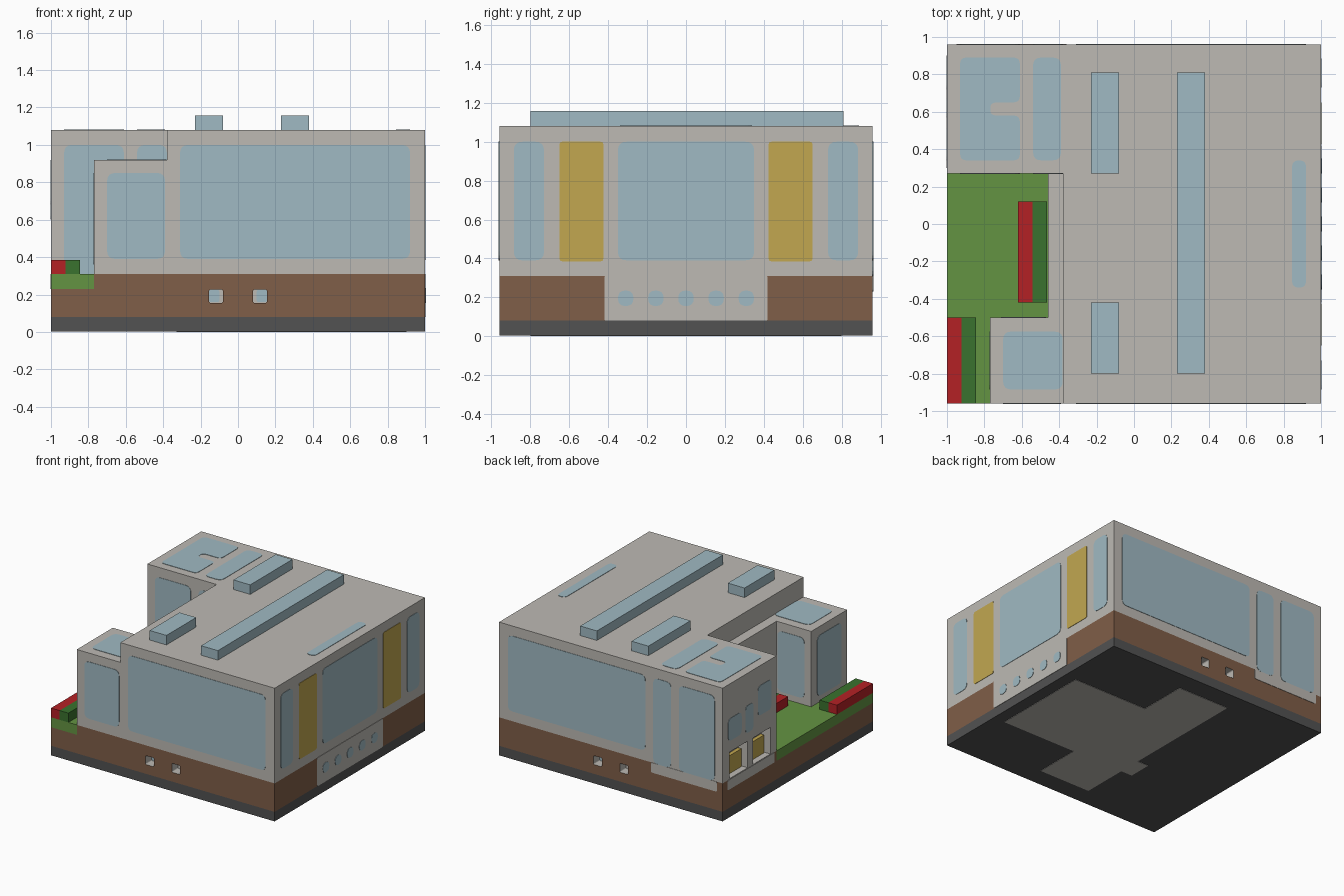
import bpy, bmesh
from mathutils import Vector

cube = bpy.data.objects.get("Cube")
if cube:
    bpy.data.objects.remove(cube, do_unlink=True)


def material(name, r, g, b):
    """Flat material from display values, stored as linear."""
    col = [((c / 255 + 0.055) / 1.055) ** 2.4 for c in (r, g, b)] + [1]
    m = bpy.data.materials.new(name)
    m.use_nodes = True
    m.diffuse_color = col
    bsdf = m.node_tree.nodes["Principled BSDF"]
    bsdf.inputs["Base Color"].default_value = col
    bsdf.inputs["Roughness"].default_value = 0.9
    return m


GREY = material("wall grey", 189, 186, 180)
BLUE = material("window blue", 160, 186, 195)
BROWN = material("foundation brown", 128, 94, 72)
DARK = material("base dark grey", 82, 82, 82)
YELLOW = material("door yellow", 194, 167, 80)
GREEN = material("lawn green", 100, 148, 66)
RED = material("flower red", 180, 33, 37)
HEDGE = material("hedge green", 58, 114, 46)

PLACE = {"x": lambda a, b, w: (w, a, b),
         "y": lambda a, b, w: (a, w, b),
         "z": lambda a, b, w: (a, b, w)}


def rounded(pts, r, steps=4):
    """Round every corner of an outline."""
    pts = [Vector(p) for p in pts]
    out = []
    for i, p in enumerate(pts):
        start = p + (pts[i - 1] - p).normalized() * r
        end = p + (pts[(i + 1) % len(pts)] - p).normalized() * r
        for k in range(steps + 1):
            t = k / steps
            out.append(start * (1 - t) ** 2 + p * 2 * t * (1 - t) + end * t * t)
    return out


def prism(name, pts, axis, w0, w1, mat):
    """Extrude a flat outline along an axis from w0 to w1."""
    bm = bmesh.new()
    verts = [bm.verts.new(PLACE[axis](p[0], p[1], w0)) for p in pts]
    face = bm.faces.new(verts)
    ext = bmesh.ops.extrude_face_region(bm, geom=[face])["geom"]
    shift = PLACE[axis](0, 0, w1 - w0)
    bmesh.ops.translate(bm, vec=shift, verts=[v for v in ext if isinstance(v, bmesh.types.BMVert)])
    bmesh.ops.recalc_face_normals(bm, faces=bm.faces)
    me = bpy.data.meshes.new(name)
    bm.to_mesh(me)
    bm.free()
    me.materials.append(mat)
    ob = bpy.data.objects.new(name, me)
    bpy.context.collection.objects.link(ob)
    return ob


def rect(a0, a1, b0, b1):
    return [(a0, b0), (a1, b0), (a1, b1), (a0, b1)]


def box(name, x0, x1, y0, y1, z0, z1, mat):
    return prism(name, rect(x0, x1, y0, y1), "z", z0, z1, mat)


def plate(name, axis, wall, side, a0, a1, b0, b1, mat=BLUE, r=0.045, t=0.003):
    """Thin rounded panel on a wall; side is the outward sign."""
    return prism(name, rounded(rect(a0, a1, b0, b1), r), axis, wall, wall + side * t, mat)


def carve(target, cutter):
    """Cut a recess whose inside takes the cutter's colour."""
    mod = target.modifiers.new("recess", "BOOLEAN")
    mod.operation = "DIFFERENCE"
    mod.solver = "EXACT"
    mod.material_mode = "TRANSFER"
    mod.object = cutter
    cutter.hide_render = True
    cutter.hide_viewport = True
    cutter.display_type = "WIRE"


Y, ROOF, LOW, GROUND, STEP = 0.96, 1.08, 0.92, 0.31, 0.23

# Base slab with floor patches underneath
box("base_slab", -1, 1, -Y, Y, 0.003, 0.08, DARK)
box("floor_patch_hall", 0.23, 0.9, -0.42, 0.4, 0, 0.003, GREY)
box("floor_patch_bar", -0.23, 0.23, -0.8, 0.8, 0, 0.003, GREY)
box("floor_patch_side", -0.33, -0.23, -0.42, -0.23, 0, 0.003, GREY)

# Brown foundation, stepped down under the courtyard lawn
foundation = box("foundation", -1, 1, -Y, Y, 0.08, STEP, BROWN)
upper = [(-0.77, -Y), (1, -Y), (1, Y), (-1, Y), (-1, 0.27), (-0.46, 0.27), (-0.46, -0.5), (-0.77, -0.5)]
prism("foundation_upper", upper, "z", STEP, GROUND, BROWN)
lawn = [(-1, -Y), (-0.77, -Y), (-0.77, -0.5), (-0.46, -0.5), (-0.46, 0.27), (-1, 0.27)]
prism("lawn", lawn, "z", STEP, GROUND, GREEN)

# Foundation vents on front and back
for side in (-1, 1):
    face = side * Y
    for sx in (-1, 1):
        x0, x1 = sorted((sx * 0.08, sx * 0.155))
        hole = prism("vent_cutter", rounded(rect(x0, x1, 0.155, STEP - 0.003), 0.012),
                     "y", face - side * 0.08, face + side * 0.05, GREY)
        carve(foundation, hole)
        b0, b1 = sorted((sx * 0.1, sx * 0.155))
        plate("vent_glass", "y", face - side * 0.08, side, b0, b1, 0.16, 0.225, r=0.01)

# Main hall with rear wing, and the lower front room with its ledge
hall_outline = [(-0.38, -Y), (1, -Y), (1, Y), (-1, Y), (-1, 0.27), (-0.38, 0.27)]
hall = prism("main_hall", hall_outline, "z", GROUND, ROOF, GREY)
room = [(-0.77, -Y), (-0.38, -Y), (-0.38, 0.27), (-0.46, 0.27), (-0.46, -0.5), (-0.77, -0.5)]
prism("front_room", room, "z", GROUND, LOW, GREY)

# Roof skylights
box("skylight_long", 0.23, 0.38, -0.8, 0.81, ROOF, 1.157, BLUE)
box("skylight_front", -0.23, -0.08, -0.8, -0.42, ROOF, 1.157, BLUE)
box("skylight_rear", -0.23, -0.08, 0.27, 0.81, ROOF, 1.157, BLUE)

# Flat roof windows
notched = [(-0.93, 0.34), (-0.61, 0.34), (-0.61, 0.58), (-0.77, 0.58),
           (-0.77, 0.65), (-0.61, 0.65), (-0.61, 0.89), (-0.93, 0.89)]
prism("roof_window_notched", rounded(notched, 0.035), "z", ROOF, ROOF + 0.003, BLUE)
plate("roof_window_wing", "z", ROOF, 1, -0.54, -0.39, 0.34, 0.89)
plate("roof_window_strip", "z", ROOF, 1, 0.845, 0.92, -0.34, 0.34, r=0.036)
plate("room_roof_window", "z", LOW, 1, -0.7, -0.381, -0.885, -0.575)

# Front and back windows
for side in (-1, 1):
    plate("long_window", "y", side * Y, side, -0.31, 0.92, 0.39, 1.0)
plate("room_window_front", "y", -Y, -1, -0.7, -0.39, 0.39, 0.85)
plate("room_window_back", "y", -0.5, 1, -0.71, -0.47, 0.36, 0.85)
plate("room_window_side", "x", -0.77, -1, -0.885, -0.575, 0.36, 0.85)
for wall, side in ((Y, 1), (0.27, -1)):
    plate("wing_window_wide", "y", wall, side, -0.93, -0.61, GROUND, 1.0)
    plate("wing_window_narrow", "y", wall, side, -0.54, -0.38, GROUND, 1.0)

# Wing skirt over the foundation
plate("wing_skirt_back", "y", Y, 1, -0.95, -0.36, STEP, GROUND, GREY, 0.012)
plate("wing_skirt_side", "x", -1, -1, 0.3, 0.9, STEP, GROUND, GREY, 0.012)

# Wing side: three windows and two recessed doorways
for y0, y1, z0, z1 in ((0.72, 0.89, 0.62, 0.8), (0.57, 0.67, 0.6, 0.82), (0.34, 0.51, 0.68, 0.92)):
    plate("wing_side_window", "x", -1, -1, y0, y1, z0, z1, r=0.035)
for y0, y1 in ((0.35, 0.57), (0.64, 0.87)):
    carve(hall, box("doorway_cutter", -1.05, -0.92, y0, y1, GROUND + 0.005, 0.53, GREY))
    box("doorway_block", -0.95, -0.915, y0 + 0.01, y1 - 0.01, GROUND, 0.46, YELLOW)

# Entrance side: grey panel, round lights, windows and yellow doors
plate("entrance_panel", "x", 1, 1, -0.42, 0.42, 0.08, GROUND, GREY, 0.01)
for i in range(-2, 3):
    y = i * 0.155
    plate("entrance_light", "x", 1, 1, y - 0.04, y + 0.04, 0.155, 0.235, r=0.04, t=0.006)
plate("entrance_window", "x", 1, 1, -0.35, 0.35, 0.39, 1.0)
for s in (-1, 1):
    d0, d1 = sorted((s * 0.425, s * 0.65))
    plate("yellow_panel", "x", 1, 1, d0, d1, 0.385, 1.0, YELLOW, 0.015)
    w0, w1 = sorted((s * 0.73, s * 0.885))
    plate("side_window", "x", 1, 1, w0, w1, 0.39, 1.0)

# Courtyard planters: red flowers beside a hedge
for x, y0, y1 in ((-1, -Y, -0.5), (-0.62, -0.42, 0.12)):
    box("flower_row", x, x + 0.077, y0, y1, GROUND, 0.385, RED)
    box("hedge_row", x + 0.077, x + 0.155, y0, y1, GROUND, 0.385, HEDGE)
